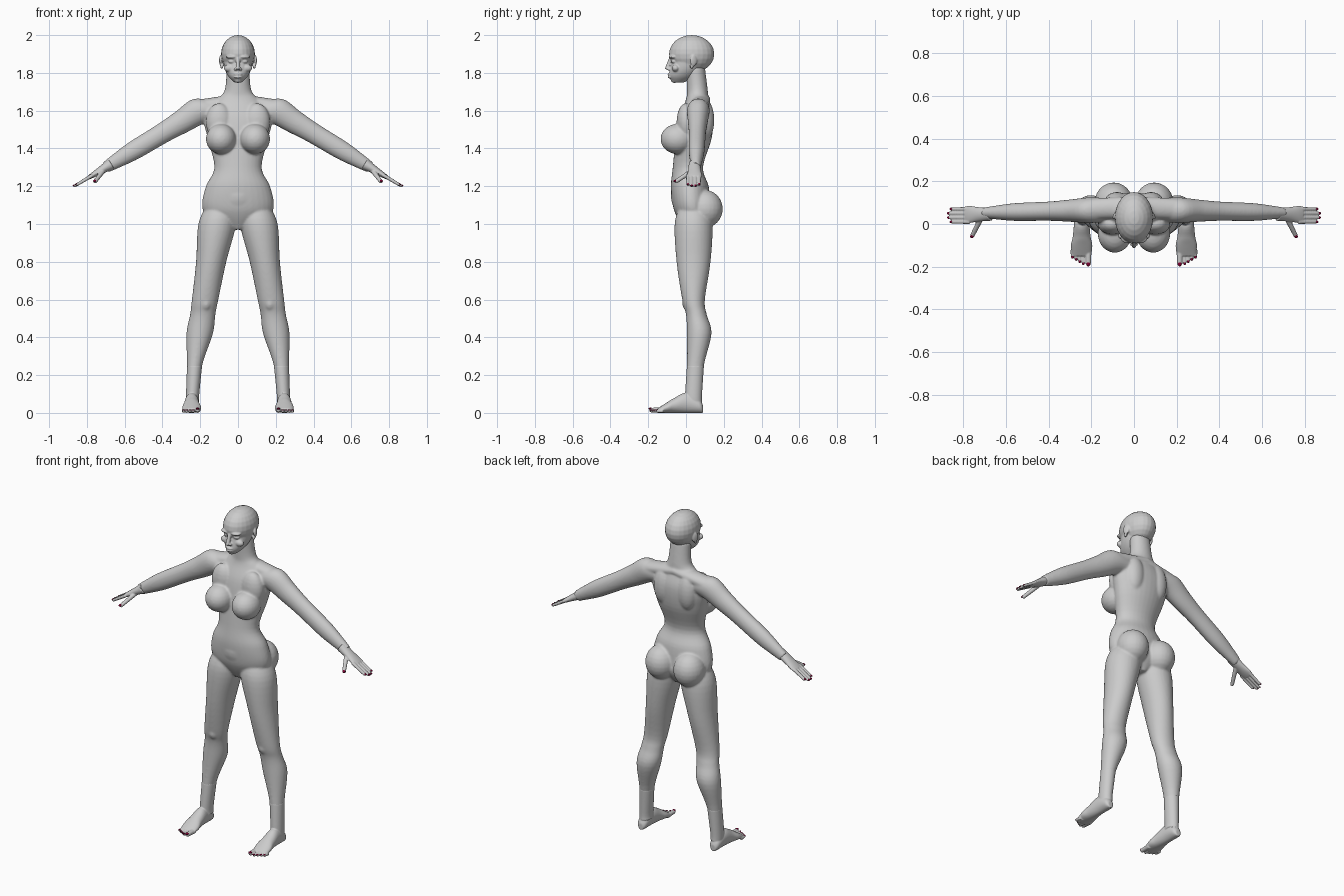
import bpy, bmesh, math
from mathutils import Vector, Matrix

default_cube = bpy.data.objects.get("Cube")
if default_cube:
    bpy.data.objects.remove(default_cube)

BOTH = (1, -1)
MIDDLE = (1,)
RIGHTWARD, BACKWARD, UPWARD = Matrix.Identity(3)


def make_material(name, colour):
    material = bpy.data.materials.new(name)
    material.use_nodes = True
    material.diffuse_color = colour
    shader = material.node_tree.nodes["Principled BSDF"]
    shader.inputs["Base Color"].default_value = colour
    return material


skin = make_material("light grey", (.6, .6, .6, 1))
varnish = make_material("dark red", (.2, 0, .03, 1))


def blend_rings(before, start, end, after, t):
    """Smooth in-between ring, with slopes taken from the neighbours."""
    ring = []
    for p, q, r, s in zip(before, start, end, after):
        slope_in, slope_out = (r - p) / 2, (s - q) / 2
        ease = t * t * (3 - 2 * t)
        ring.append(q + (r - q) * ease + slope_in * t * (1 - t) ** 2
                    - slope_out * t * t * (1 - t))
    return ring


def loft(bm, rings, along=UPWARD, wide=RIGHTWARD, sides=BOTH, steps=5, segments=32):
    """Closed skin through elliptic rings (x, y, z, half width, half depth)."""
    across = wide.normalized()
    through = along.cross(across).normalized()
    padded = [rings[0], *rings, rings[-1]]
    path = [blend_rings(*neighbours, step / steps)
            for neighbours in zip(padded, padded[1:], padded[2:], padded[3:])
            for step in range(steps)]
    path.append(rings[-1])
    for side in sides:
        loops = []
        for x, y, z, width, depth in path:
            loop = []
            for k in range(segments):
                angle = math.tau * k / segments
                point = (Vector((x, y, z)) + across * width * math.cos(angle)
                         + through * depth * math.sin(angle))
                point.x *= side
                loop.append(bm.verts.new(point))
            loops.append(loop)
        for low, high in zip(loops, loops[1:]):
            for k in range(segments):
                bm.faces.new((low[k - 1], low[k], high[k], high[k - 1]))
        bm.faces.new(loops[0])
        bm.faces.new(loops[-1])


def blob(bm, centre, radii, aim=RIGHTWARD, sides=BOTH, detail=24):
    """Ellipsoid whose first radius lies along aim, repeated when paired."""
    for side in sides:
        mirror = Vector((side, 1, 1))
        place = Matrix.Translation(Vector(centre) * mirror)
        turn = (Vector(aim) * mirror).to_track_quat('X', 'Z').to_matrix().to_4x4()
        size = Matrix.Diagonal((*radii, 1))
        bmesh.ops.create_uvsphere(bm, u_segments=detail, v_segments=detail // 2,
                                  radius=1, matrix=place @ turn @ size)


def digit(bm, nails, start, end, radius):
    """Tapered finger or toe with a varnished nail on top of its tip."""
    start, end = Vector(start), Vector(end)
    direction = (end - start).normalized()
    across = direction.cross(UPWARD)
    up = across.cross(direction).normalized()
    tip_radius = radius * .8
    tip = end - direction * tip_radius
    loft(bm, [(*start, radius, radius), (*tip, tip_radius, tip_radius)],
         direction, across)
    blob(bm, tip, [tip_radius] * 3)
    blob(nails, tip + (direction * .4 + up * .6) * tip_radius,
         Vector((.9, .8, .5)) * tip_radius, direction)


def finish(bm, name, material, voxel=None, rounds=0):
    """Turn the parts into one object, fused into a single skin if asked."""
    bmesh.ops.recalc_face_normals(bm, faces=bm.faces)
    for face in bm.faces:
        face.smooth = True
    mesh = bpy.data.meshes.new(name)
    bm.to_mesh(mesh)
    bm.free()
    mesh.materials.append(material)
    part = bpy.data.objects.new(name, mesh)
    bpy.context.collection.objects.link(part)
    if voxel:
        fuse = part.modifiers.new("fuse", 'REMESH')
        fuse.mode = 'VOXEL'
        fuse.voxel_size = voxel
        fuse.use_smooth_shade = True
        relax = part.modifiers.new("relax", 'SMOOTH')
        relax.iterations = rounds


def arm_height(x):
    """The arms slope down evenly from the shoulder to the fingertips."""
    return min(1.6, 1.72 - .6 * x)


def leg_offset(z):
    """The legs spread evenly from the hip and drop straight at the ankle."""
    return min(.24, .27 - .16 * z)


# Torso and neck
body = bmesh.new()
torso_rings = [(0, y, z, width, depth) for z, y, width, depth in (
    (.97, .04, .03, .05), (1.04, .04, .16, .09), (1.1, .03, .19, .1), (1.2, .02, .17, .1),
    (1.3, .01, .125, .08), (1.45, .04, .16, .095), (1.57, .055, .18, .09),
    (1.66, .06, .11, .06), (1.71, .06, .07, .055), (1.83, .05, .06, .05))]
loft(body, torso_rings, sides=MIDDLE)

# Collar, shoulder blades, bust, buttocks and belly
loft(body, [(0, .08, 1.66, .05, .03), (.2, .07, 1.62, .05, .04)], RIGHTWARD, BACKWARD)
blob(body, (.08, .1, 1.55), (.06, .05, .11))
blob(body, (.09, -.045, 1.45), (.08, .09, .08))
blob(body, (.1, 0, 1.54), (.07, .05, .1))
blob(body, (.095, .1, 1.08), (.09, .095, .1))
blob(body, (0, -.01, 1.15), (.11, .07, .1), sides=MIDDLE)

# Arms
arm_slope = Vector((1, 0, -.6))
arm_rings = [(x, .07 - x / 40, arm_height(x), radius, radius * 1.2) for x, radius in (
    (.1, .05), (.2, .06), (.3, .052), (.4, .045), (.55, .042), (.64, .033), (.7, .025))]
loft(body, arm_rings, arm_slope, BACKWARD)

# Legs and kneecaps
leg_rings = [(leg_offset(z), y, z, width, depth) for z, y, width, depth in (
    (1.1, .04, .07, .07), (1, .04, .1, .1), (.8, .04, .08, .09), (.6, .04, .07, .06),
    (.52, .055, .067, .055), (.42, .07, .07, .065), (.25, .05, .04, .045),
    (.1, .04, .035, .045), (.06, .04, .035, .045))]
loft(body, leg_rings)
blob(body, (.17, .01, .58), (.03, .03, .04))
finish(body, "body", skin, voxel=.006, rounds=8)

# Skull, face and jaw
head = bmesh.new()
blob(head, (0, .03, 1.9), (.09, .12, .1), sides=MIDDLE)
jaw_rings = [(0, y, z, width, depth) for z, y, width, depth in (
    (1.75, -.04, .02, .03), (1.78, -.02, .05, .07), (1.82, 0, .07, .085), (1.88, .02, .08, .09))]
loft(head, jaw_rings, sides=MIDDLE)

# Brows, cheeks, eyes, nose, lips and chin
blob(head, (.035, -.07, 1.885), (.03, .02, .01), aim=(1, .3, 0))
blob(head, (.045, -.055, 1.825), (.03, .02, .02))
blob(head, (.035, -.065, 1.86), (.018, .012, .009), aim=(1, .3, 0))
loft(head, [(0, -.08, 1.88, .01, .01), (0, -.1, 1.82, .012, .013)], sides=MIDDLE)
blob(head, (.011, -.09, 1.82), (.01, .012, .008))
for lip_height in (1.793, 1.778):
    blob(head, (0, -.085, lip_height), (.023, .013, .007), sides=MIDDLE)
blob(head, (0, -.06, 1.76), (.02, .02, .013), sides=MIDDLE)

# Ears
blob(head, (.09, .04, 1.865), (.008, .02, .03), aim=(1, .4, 0))
blob(head, (.086, .03, 1.835), (.008, .01, .013))
finish(head, "head", skin, voxel=.004, rounds=3)

# Hands, with the palm down
hands = bmesh.new()
fingernails = bmesh.new()
palm_rings = [(x, .045, arm_height(x), width, depth) for x, width, depth in (
    (.67, .03, .03), (.73, .034, .02), (.77, .04, .014), (.79, .037, .01))]
loft(hands, palm_rings, arm_slope, BACKWARD)
for finger in range(4):
    y = .01 + .02 * finger
    reach = .872 - .006 * abs(finger - 1.5) ** 2
    digit(hands, fingernails, (.77, y, arm_height(.77)), (reach, y, arm_height(reach)), .01)
digit(hands, fingernails, (.715, .03, 1.28), (.76, -.06, 1.22), .013)
finish(hands, "hands", skin, voxel=.0035, rounds=2)
finish(fingernails, "fingernails", varnish)

# Feet, flat on the ground, and ankles
feet = bmesh.new()
toenails = bmesh.new()
foot_rings = [(.245, y, height, width, height) for y, width, height in (
    (.09, .015, .02), (.07, .03, .035), (0, .036, .053),
    (-.06, .042, .04), (-.1, .05, .028), (-.15, .045, .012))]
loft(feet, foot_rings, -BACKWARD, RIGHTWARD)
loft(feet, leg_rings[-3:])
digit(feet, toenails, (.214, -.12, .015), (.214, -.195, .015), .015)
for toe in range(4):
    x, reach = .237 + .017 * toe, .19 - .01 * toe
    digit(feet, toenails, (x, -.12, .01), (x, -reach, .01), .01)
finish(feet, "feet", skin, voxel=.0035, rounds=2)
finish(toenails, "toenails", varnish)
